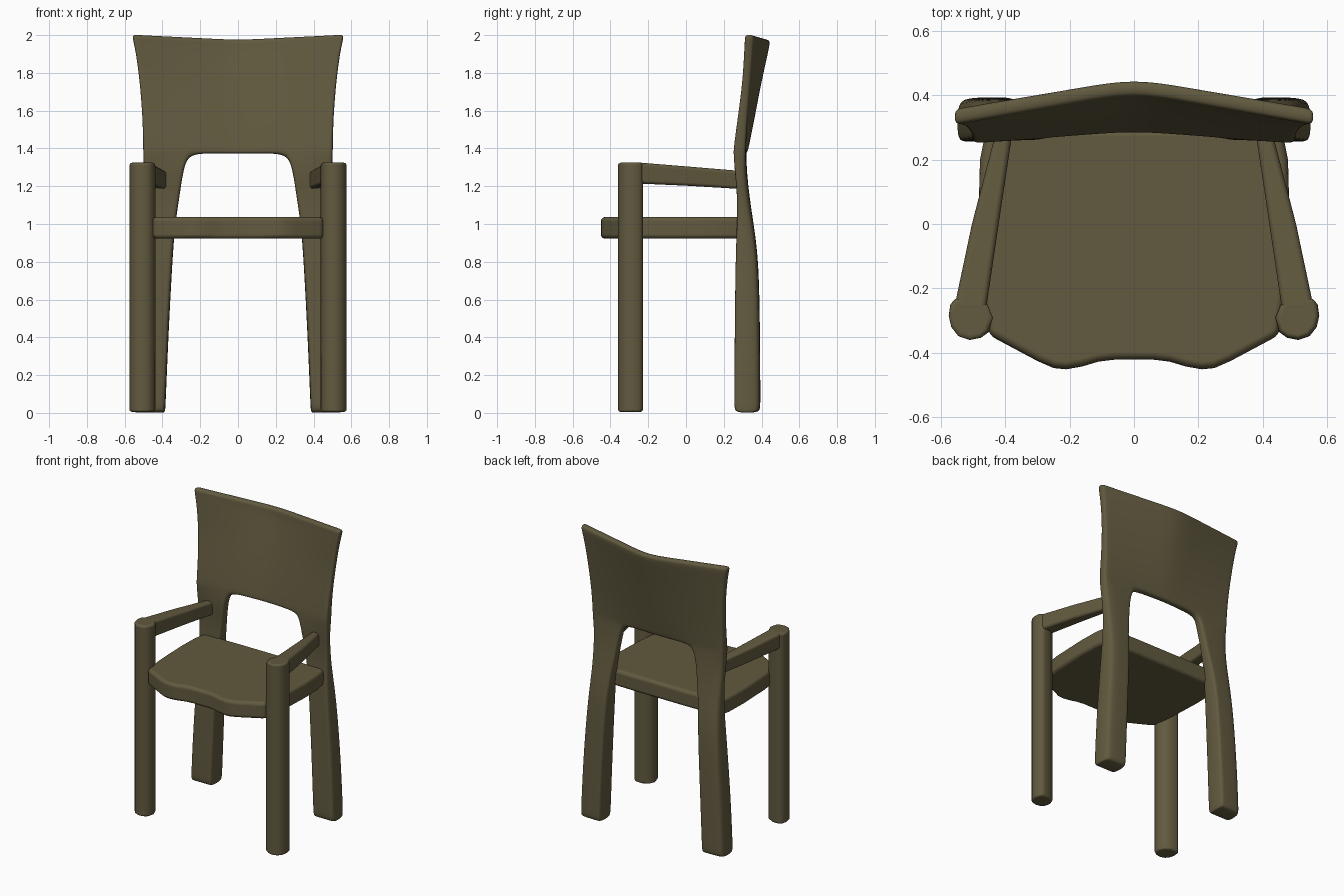
import bpy, bmesh, math

if "Cube" in bpy.data.objects:
    bpy.data.objects.remove(bpy.data.objects["Cube"], do_unlink=True)

COLOR = (0.122, 0.102, 0.05, 1)
wood = bpy.data.materials.new("olive_brown")
wood.use_nodes = True
wood.diffuse_color = COLOR
bsdf = wood.node_tree.nodes["Principled BSDF"]
bsdf.inputs["Base Color"].default_value = COLOR
bsdf.inputs["Roughness"].default_value = 0.7


def make_object(name, bm, mirror=True):
    bmesh.ops.recalc_face_normals(bm, faces=bm.faces)
    for f in bm.faces:
        f.smooth = True
    mesh = bpy.data.meshes.new(name)
    bm.to_mesh(mesh)
    bm.free()
    mesh.materials.append(wood)
    obj = bpy.data.objects.new(name, mesh)
    bpy.context.collection.objects.link(obj)
    if mirror:
        obj.modifiers.new("mirror", 'MIRROR').use_clip = True
    return obj


def round_edges(obj, width):
    mod = obj.modifiers.new("bevel", 'BEVEL')
    mod.width = width
    mod.segments = 4
    mod.limit_method = 'ANGLE'
    mod.angle_limit = math.radians(42)
    mod.harden_normals = True


def loft(bm, rings):
    """Bridge equal rings of points and cap both ends."""
    rings = [[bm.verts.new(p) for p in ring] for ring in rings]
    n = len(rings[0])
    for a, b in zip(rings, rings[1:]):
        for i in range(n):
            bm.faces.new((a[i], a[(i + 1) % n], b[(i + 1) % n], b[i]))
    bm.faces.new(rings[0][::-1])
    bm.faces.new(rings[-1])


# Front legs: rounded upright posts
outline = [(.45, -.335), (.475, -.353), (.51, -.36), (.545, -.348), (.567, -.32),
           (.575, -.285), (.57, -.25), (.552, -.228), (.5, -.228), (.455, -.25),
           (.438, -.29)]
bm = bmesh.new()
loft(bm, [[(x, y, z) for x, y in outline] for z in (0.005, 1.325)])
round_edges(make_object("front_legs", bm), 0.016)


# Armrests: tapered bars running back and inward
def bar_end(y, x0, x1, z0, z1):
    return [(x0, y, z0), (x1, y, z0), (x1, y, z1), (x0, y, z1)]


bm = bmesh.new()
loft(bm, [bar_end(-.27, .46, .56, 1.215, 1.327),
          bar_end(0, .42, .503, 1.203, 1.305),
          bar_end(.30, .375, .425, 1.185, 1.28)])
round_edges(make_object("armrests", bm), 0.018)

# Seat: slab with a scalloped front edge
half = [(.06, -.421), (.11, -.427), (.16, -.442), (.21, -.451), (.25, -.447),
        (.30, -.425), (.45, -.345), (.472, -.2), (.482, .05), (.478, .2),
        (.46, .29), (.2, .295)]
outline = half + [(-x, y) for x, y in reversed(half)]
bm = bmesh.new()
loft(bm, [[(x, y, z) for x, y in outline] for z in (.922, 1.037)])
round_edges(make_object("seat", bm, mirror=False), 0.024)

# Rear legs flowing into the curved backrest.
# Each row: height, inner x, outer x, front y, back y at the outer edge
LEG = [(0.0, .385, .55, .258, .392), (.03, .383, .55, .255, .394),
       (.4, .368, .535, .258, .392), (.8, .347, .505, .262, .386),
       (1.0, .332, .492, .27, .358), (1.15, .308, .492, .272, .335),
       (1.28, .29, .498, .258, .322)]
# Panel rows add front y and back y on the centre line
PANEL = [(1.372, .262, .502, .25, .315, .285, .325),
         (1.40, .262, .503, .25, .315, .288, .332),
         (1.55, .28, .505, .27, .322, .315, .365),
         (1.75, .30, .52, .297, .34, .358, .405),
         (1.92, .32, .543, .305, .353, .395, .44),
         (1.975, .33, .558, .308, .358, .405, .452),
         (2.003, .33, .558, .308, .355, .407, .452)]

bm = bmesh.new()
front, back = {}, {}
rows = LEG + PANEL
for r, row in enumerate(rows):
    z, xi, xo, yf, yb = row[:5]
    cols = [0, xi * .5, xi, xi + .025, xo - .025, xo]
    panel = len(row) == 7
    for c, x in enumerate(cols):
        if c < 2 and not panel:
            continue
        f, b = yf, yb
        height = z
        if panel:
            t = x / xo
            f = row[5] + (yf - row[5]) * t
            b = row[6] + (yb - row[6]) * t
            # the top edge dips toward the middle
            if z > 1.9:
                height -= .028 * (1 - t)
        elif c == 5:
            b -= .022
        front[r, c] = bm.verts.new((x, f, height))
        back[r, c] = bm.verts.new((x, b, height))

mate = {front[k]: back[k] for k in front}
for r in range(len(rows) - 1):
    for c in range(5):
        keys = [(r, c), (r, c + 1), (r + 1, c + 1), (r + 1, c)]
        if all(k in front for k in keys):
            bm.faces.new([front[k] for k in keys])
            bm.faces.new([back[k] for k in reversed(keys)])

# Close the rim between the front and back sheets, leaving the mirror plane open
rim = [e for e in bm.edges if e.is_boundary and e.verts[0] in mate
       and max(v.co.x for v in e.verts) > .001]
for e in rim:
    a, b = e.verts
    bm.faces.new((a, b, mate[b], mate[a]))
frame = make_object("rear_legs_and_backrest", bm)
sub = frame.modifiers.new("subdivision", 'SUBSURF')
sub.levels = sub.render_levels = 3
